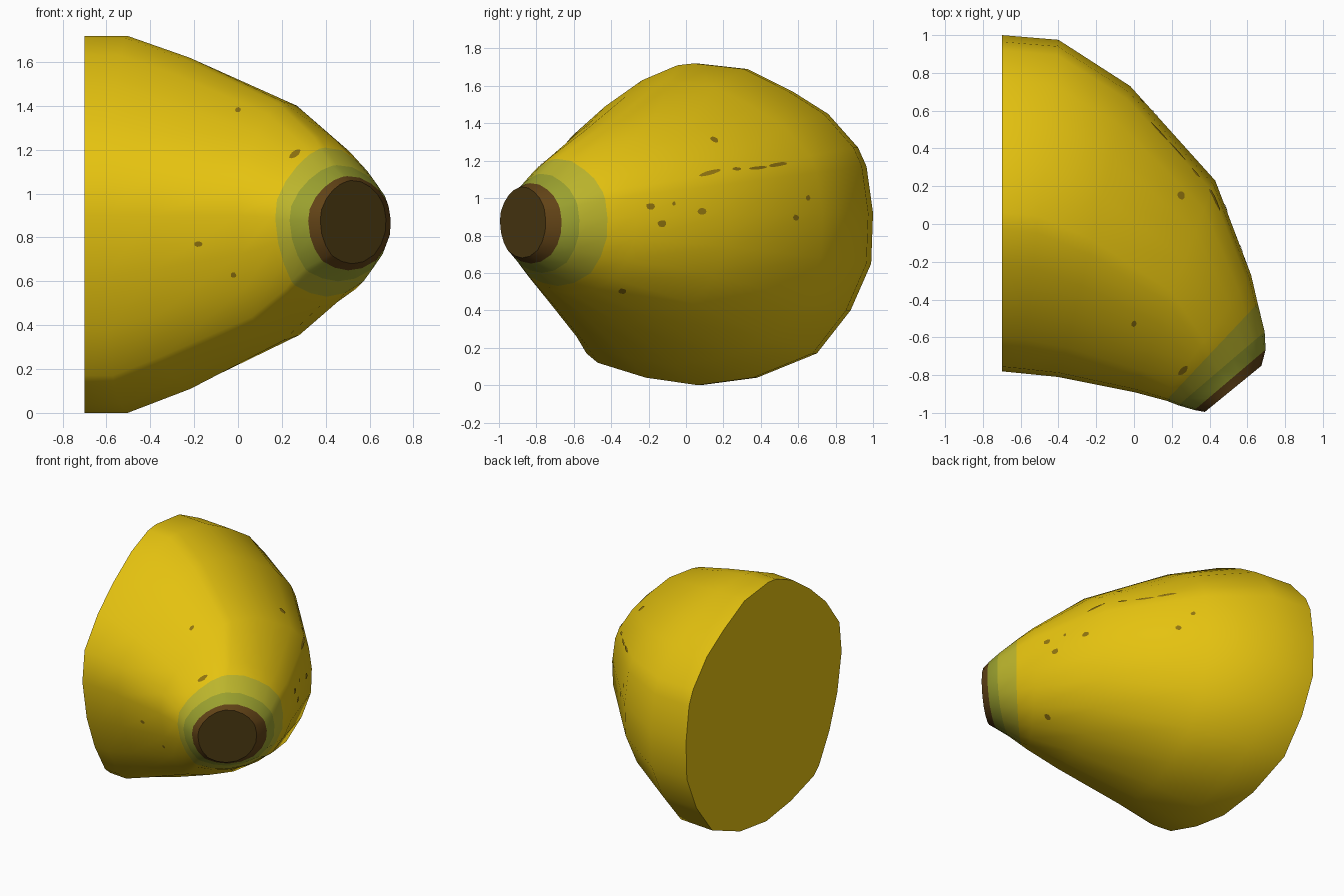
import bpy, bmesh, math, random
from mathutils import Vector
from mathutils.bvhtree import BVHTree

if "Cube" in bpy.data.objects:
    bpy.data.objects.remove(bpy.data.objects["Cube"])

random.seed(4)


def material(name, rgb):
    m = bpy.data.materials.new(name)
    m.diffuse_color = (*rgb, 1)
    m.use_nodes = True
    m.node_tree.nodes["Principled BSDF"].inputs["Base Color"].default_value = m.diffuse_color
    return m


YELLOW = material("peel yellow", (0.78, 0.54, 0.005))
LIME = material("pale green", (0.50, 0.46, 0.025))
GREEN = material("olive green", (0.32, 0.35, 0.028))
BROWN = material("tip side brown", (0.12, 0.055, 0.008))
DARK = material("tip dark brown", (0.07, 0.04, 0.006))
SPOT = material("spot brown", (0.28, 0.175, 0.005))

# Rounded pentagon section on the cut plane (y, z)
SECTION = [(0.06, 1.72), (0.33, 1.69), (0.57, 1.57), (0.76, 1.45), (0.92, 1.27),
           (0.965, 1.17), (1.0, 0.92), (0.99, 0.65), (0.88, 0.4), (0.7, 0.17),
           (0.38, 0.04), (0.08, 0), (-0.2, 0.04), (-0.46, 0.12), (-0.52, 0.17),
           (-0.64, 0.38), (-0.73, 0.62), (-0.78, 0.9), (-0.755, 1.12),
           (-0.6, 1.33), (-0.42, 1.49), (-0.22, 1.63), (-0.03, 1.71)]
UNIT = [((y - 0.11) / 0.89, (z - 0.86) / 0.86) for y, z in SECTION]

# Rings: outer xy, inner xy, bottom z, top z, roundness, material of band after it
RINGS = [((-0.70, 1.0), (-0.70, -0.78), 0.0, 1.72, 0, 0),
         ((-0.40, 0.975), (-0.60, -0.79), 0.0, 1.72, 0, 0),
         ((-0.02, 0.73), (-0.40, -0.81), 0.11, 1.62, 0, 0),
         ((0.43, 0.23), (0.0, -0.89), 0.33, 1.42, 0, 0),
         ((0.62, -0.27), (0.15, -0.93), 0.49, 1.26, 0.1, 0),
         ((0.655, -0.42), (0.17, -0.935), 0.53, 1.21, 0.2, 1),
         ((0.692, -0.57), (0.235, -0.96), 0.60, 1.13, 0.4, 2),
         ((0.697, -0.665), (0.32, -0.985), 0.65, 1.08, 0.6, 3),
         ((0.675, -0.75), (0.375, -0.995), 0.68, 1.06, 0.7, 3)]

# Fruit body: loft of the rings
bm = bmesh.new()
loops = []
for outer, inner, z0, z1, rnd, _ in RINGS:
    o, i = Vector((*outer, 0)), Vector((*inner, 0))
    mid, half = (o + i) / 2, (o - i) / 2
    loop = []
    for s, t in UNIT:
        r = math.hypot(s, t)
        k = (1 - rnd) + rnd / r
        p = mid + half * (s * k)
        p.z = (z0 + z1) / 2 + (z1 - z0) / 2 * t * k
        loop.append(bm.verts.new(p))
    loops.append(loop)
n = len(UNIT)
for j in range(len(loops) - 1):
    a, b = loops[j], loops[j + 1]
    for i in range(n):
        f = bm.faces.new((a[i], a[(i + 1) % n], b[(i + 1) % n], b[i]))
        f.material_index = RINGS[j][5]
        f.smooth = True
# Cut face and tip face, with crisp borders
for loop, idx in ((loops[0], 0), (loops[-1], 4)):
    f = bm.faces.new(loop)
    f.material_index = idx
    for e in f.edges:
        e.smooth = False
bmesh.ops.recalc_face_normals(bm, faces=bm.faces)
tree = BVHTree.FromBMesh(bm)
mesh = bpy.data.meshes.new("fruit_end")
bm.to_mesh(mesh)
bm.free()
for m in (YELLOW, LIME, GREEN, BROWN, DARK):
    mesh.materials.append(m)
bpy.context.collection.objects.link(bpy.data.objects.new("fruit_end", mesh))

# Spots: thin patches projected on the peel (u, z, half width, half height, tilt)
FRONT = [(0.0, 1.38, 0.014, 0.012, 0), (0.26, 1.18, 0.03, 0.014, 0.6),
         (-0.18, 0.77, 0.02, 0.012, 0), (-0.02, 0.63, 0.013, 0.012, 0)]
RIGHT = [(0.15, 1.31, 0.024, 0.014, -0.5), (-0.19, 0.955, 0.024, 0.018, 0),
         (-0.13, 0.863, 0.024, 0.019, 0.3), (0.085, 0.93, 0.024, 0.018, 0),
         (-0.065, 0.97, 0.01, 0.01, 0), (0.585, 0.895, 0.017, 0.016, 0),
         (0.65, 1.0, 0.013, 0.015, 0), (-0.34, 0.505, 0.022, 0.014, 0),
         (0.13, 1.135, 0.06, 0.012, 0.25), (0.27, 1.155, 0.025, 0.008, 0),
         (0.38, 1.16, 0.05, 0.008, 0.1), (0.49, 1.178, 0.05, 0.01, 0.15),
         (0.85, 1.232, 0.075, 0.012, 0.33)]


def add_spots(name, spots, place, direction):
    sm = bmesh.new()
    for u, v, w, h, tilt in spots:
        pts = [(0, 0)]
        for k in range(10):
            a = math.tau * k / 10
            q = random.uniform(0.88, 1.1)
            x, y = w * q * math.cos(a), h * q * math.sin(a)
            pts.append((x * math.cos(tilt) - y * math.sin(tilt),
                        x * math.sin(tilt) + y * math.cos(tilt)))
        vs = []
        for x, y in pts:
            hit, nor, _, _ = tree.ray_cast(place(u + x, v + y), direction)
            if hit is None:
                break
            vs.append(sm.verts.new(hit + nor * 0.004))
        if len(vs) == 11:
            for k in range(10):
                f = sm.faces.new((vs[0], vs[1 + k], vs[1 + (k + 1) % 10]))
                f.smooth = True
    me = bpy.data.meshes.new(name)
    sm.to_mesh(me)
    sm.free()
    me.materials.append(SPOT)
    bpy.context.collection.objects.link(bpy.data.objects.new(name, me))


add_spots("front_spots", FRONT, lambda u, v: Vector((u, -3, v)), Vector((0, 1, 0)))
add_spots("side_spots", RIGHT, lambda u, v: Vector((3, u, v)), Vector((-1, 0, 0)))
